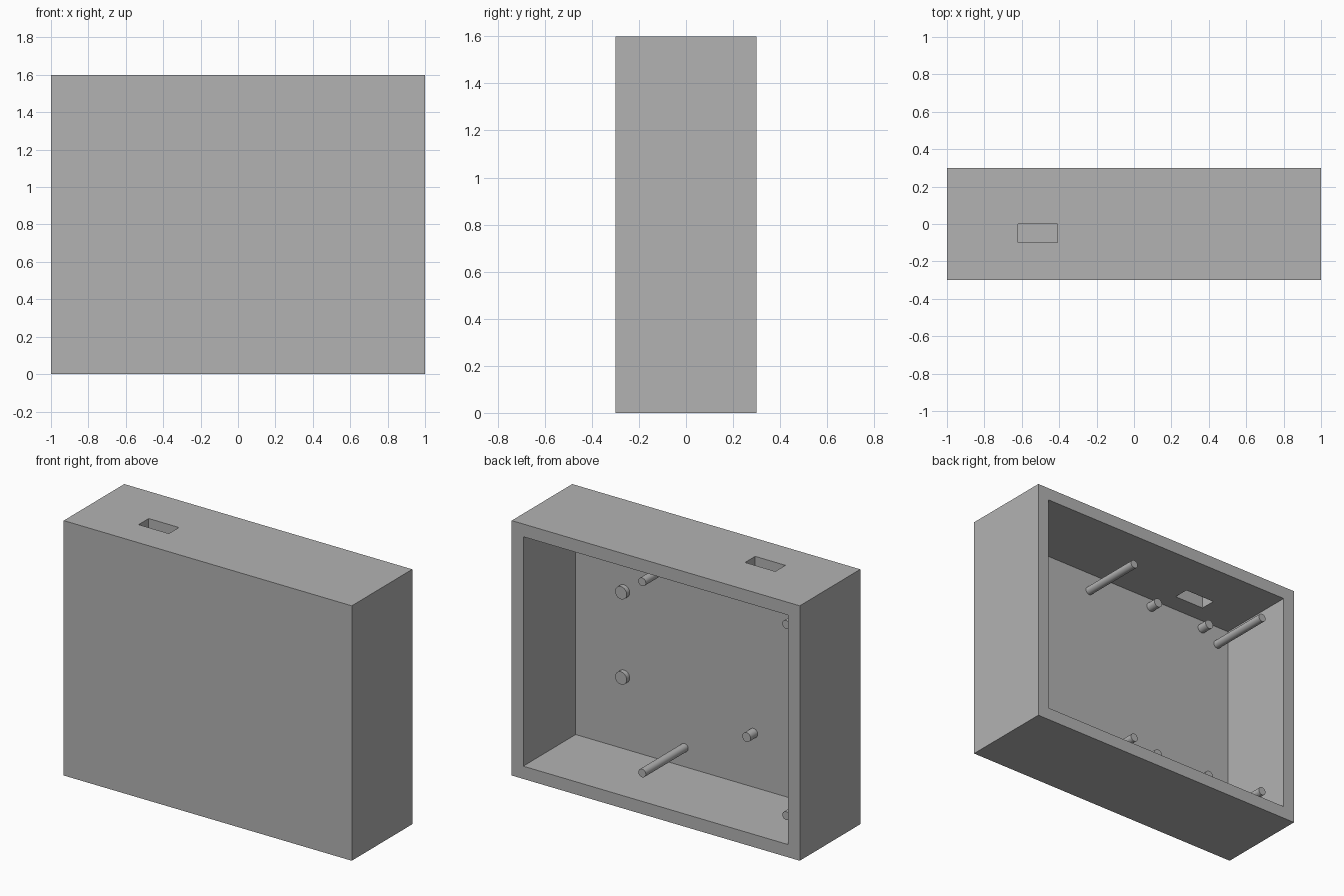
import bpy
import math
from mathutils import Matrix

cube = bpy.data.objects.get("Cube")
if cube:
    bpy.data.objects.remove(cube, do_unlink=True)

WIDTH, DEPTH, HEIGHT, WALL = 2.0, 0.6, 1.6, 0.08
FLOOR_Y = -DEPTH / 2 + WALL      # inner face of the front panel

grey = bpy.data.materials.new("plain grey")
grey.use_nodes = True
grey.diffuse_color = (0.45, 0.45, 0.45, 1)
grey.node_tree.nodes["Principled BSDF"].inputs["Base Color"].default_value = grey.diffuse_color


def box(name, low, high):
    """Axis-aligned box between two corners."""
    bpy.ops.mesh.primitive_cube_add(size=1)
    obj = bpy.context.object
    obj.name = name
    size = [h - l for l, h in zip(low, high)]
    middle = [(h + l) / 2 for l, h in zip(low, high)]
    obj.data.transform(Matrix.Translation(middle) @ Matrix.Diagonal((*size, 1)))
    obj.data.materials.append(grey)
    return obj


def cut(target, cutter):
    """Subtract the cutter and remove it."""
    cutter.hide_render = True
    mod = target.modifiers.new("cut", "BOOLEAN")
    mod.operation = "DIFFERENCE"
    mod.solver = "EXACT"
    mod.object = cutter
    bpy.context.view_layer.objects.active = target
    bpy.ops.object.modifier_apply(modifier=mod.name)
    bpy.data.objects.remove(cutter, do_unlink=True)


def peg(name, x, z, radius, length):
    """Round peg standing on the inside of the front panel."""
    sink = WALL / 4
    bpy.ops.mesh.primitive_cylinder_add(
        vertices=32, radius=radius, depth=length + sink,
        location=(x, FLOOR_Y + (length - sink) / 2, z),
        rotation=(math.pi / 2, 0, 0))
    obj = bpy.context.object
    obj.name = name
    obj.data.materials.append(grey)
    bpy.ops.object.shade_smooth_by_angle(angle=math.radians(40))


# Enclosure: hollow box, open at the back
case = box("case", (-WIDTH / 2, -DEPTH / 2, 0), (WIDTH / 2, DEPTH / 2, HEIGHT))
cut(case, box("cavity_cutter", (-WIDTH / 2 + WALL, FLOOR_Y, WALL),
              (WIDTH / 2 - WALL, DEPTH, HEIGHT - WALL)))

# Cable slot through the top wall
cut(case, box("slot_cutter", (-0.62, -0.1, HEIGHT - WALL * 1.5), (-0.41, 0, HEIGHT + WALL)))

# Long posts, short standoffs and low feet
for x in (-0.835, 0.165):
    for z in (0.2, 1.4):
        peg("long_post", x, z, 0.026, 0.42)
for x in (-0.715, -0.315):
    for z in (0.42, 1.465):
        peg("short_standoff", x, z, 0.029, 0.07)
for z in (0.535, 1.07):
    peg("low_foot", 0.585, z, 0.04, 0.03)
